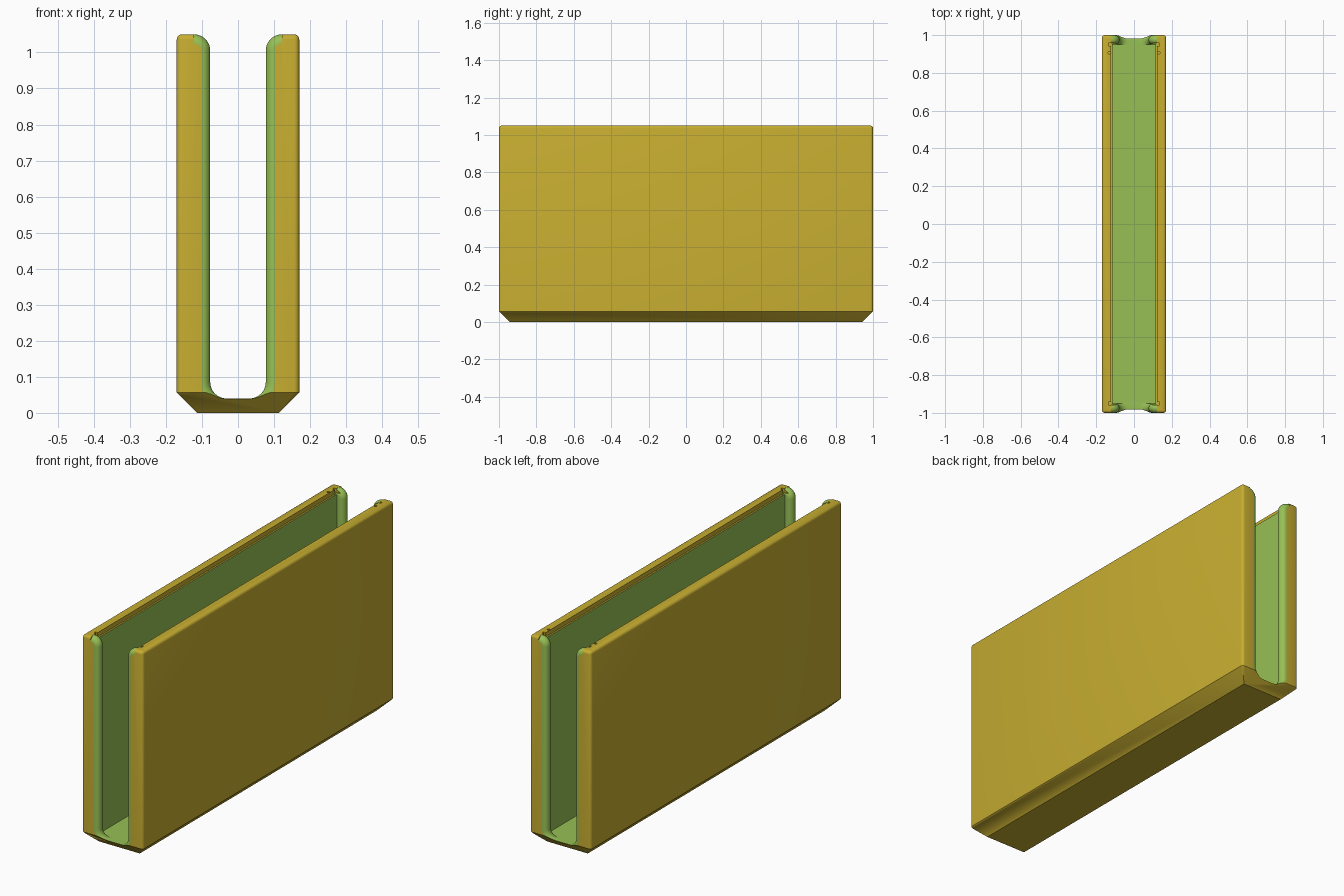
import bpy, bmesh
from math import sqrt, sin, cos, pi

cube = bpy.data.objects.get("Cube")
if cube:
    bpy.data.objects.remove(cube, do_unlink=True)

W, L, H = 0.17, 1.0, 1.05      # outer half width, half length, height
CHAMFER, FLOOR, WALL = 0.057, 0.04, 0.05
SLOT, CORNER, LIP = 0.077, 0.045, 0.025


def material(name, rgb):
    m = bpy.data.materials.new(name)
    m.use_nodes = True
    m.diffuse_color = (*rgb, 1)
    m.node_tree.nodes["Principled BSDF"].inputs["Base Color"].default_value = (*rgb, 1)
    return m


gold = material("gold", (0.57, 0.42, 0.03))
green = material("green", (0.31, 0.53, 0.09))


def make(name, bm, mat):
    bmesh.ops.recalc_face_normals(bm, faces=bm.faces)
    me = bpy.data.meshes.new(name)
    bm.to_mesh(me)
    bm.free()
    me.materials.append(mat)
    ob = bpy.data.objects.new(name, me)
    bpy.context.collection.objects.link(ob)
    return ob


def loft(rings):
    bm = bmesh.new()
    rows = [[bm.verts.new(p) for p in ring] for ring in rings]
    n = len(rows[0])
    for a, b in zip(rows, rows[1:]):
        for i in range(n):
            j = (i + 1) % n
            bm.faces.new((a[i], a[j], b[j], b[i]))
    bm.faces.new(rows[0])
    bm.faces.new(rows[-1])
    return bm


def rect(x, y, z):
    return [(-x, -y, z), (x, -y, z), (x, y, z), (-x, y, z)]


def block(x0, x1, y0, y1, z0, z1):
    return loft([[(x0, y0, z), (x1, y0, z), (x1, y1, z), (x0, y1, z)] for z in (z0, z1)])


def slot_section(d, side):
    # Slot outline at depth d into the end wall, flared by the rounded lip
    t = min(max(d, 0), WALL)
    o = LIP - sqrt(max(0, LIP ** 2 - (LIP - t) ** 2))
    down = o if d < LIP else 0
    cx, top, steps = SLOT + CORNER, H - CORNER, 8
    half = [(cx, H + 0.1)]
    for i in range(steps + 1):
        a = pi / 2 * (1 - i / steps)
        r = CORNER - o
        half.append((cx - r * cos(a), top + r * sin(a)))
    for i in range(steps + 1):
        a = pi / 2 * i / steps
        half.append((SLOT - CORNER + (CORNER + o) * cos(a),
                     FLOOR + CORNER - (CORNER + down) * sin(a)))
    outline = half + [(-x, z) for x, z in reversed(half)]
    return [(x, side * (L - d), z) for x, z in outline]


# Outer shell: chamfered base, softened upright and top edges
bm = loft([rect(W - CHAMFER, L - CHAMFER, 0), rect(W, L, CHAMFER), rect(W, L, H)])
edges = [e for e in bm.edges if max(v.co.z for v in e.verts) > H - 0.01]
bmesh.ops.bevel(bm, geom=edges, offset=0.014, segments=4, profile=0.5, affect='EDGES')
holder = make("slotted_holder", bm, gold)

# Inner cavity, end slots, lid ledges, end notches and locating dimples
cutters = [make("cavity_cutter",
                block(-0.114, 0.114, WALL - L, L - WALL, FLOOR, H + 0.1), green)]
depths = [-0.02] + [LIP * (1 - cos(pi * i / 16)) for i in range(17)] + [WALL + 0.01]
for side in (-1, 1):
    cutters.append(make("slot_cutter", loft([slot_section(d, side) for d in depths]), green))
cutters.append(make("ledge_cutter",
                    block(-0.122, 0.122, -0.946, 0.946, H - 0.022, H + 0.08), gold))
for sx in (-1, 1):
    for sy in (-1, 1):
        xs, ys = sorted((sx * 0.09, sx * 0.134)), sorted((sy * 0.943, sy * 0.957))
        cutters.append(make("notch_cutter", block(*xs, *ys, H - 0.018, H + 0.07), gold))
    ring = [(sx * 0.131 + 0.007 * cos(a * pi / 6), 0.907 + 0.007 * sin(a * pi / 6))
            for a in range(12)]
    cutters.append(make("dimple_cutter",
                        loft([[(x, y, z) for x, y in ring] for z in (H - 0.01, H + 0.05)]), gold))

bpy.context.view_layer.objects.active = holder
for c in cutters:
    c.hide_render = True
    mod = holder.modifiers.new("cut", 'BOOLEAN')
    mod.operation = 'DIFFERENCE'
    mod.solver = 'EXACT'
    mod.material_mode = 'TRANSFER'
    mod.object = c
    bpy.ops.object.modifier_apply(modifier=mod.name)
for c in cutters:
    bpy.data.objects.remove(c, do_unlink=True)

# Smooth the rounded lips while keeping hard edges crisp
bpy.ops.object.select_all(action='DESELECT')
holder.select_set(True)
bpy.ops.object.shade_smooth_by_angle(angle=pi / 6)
